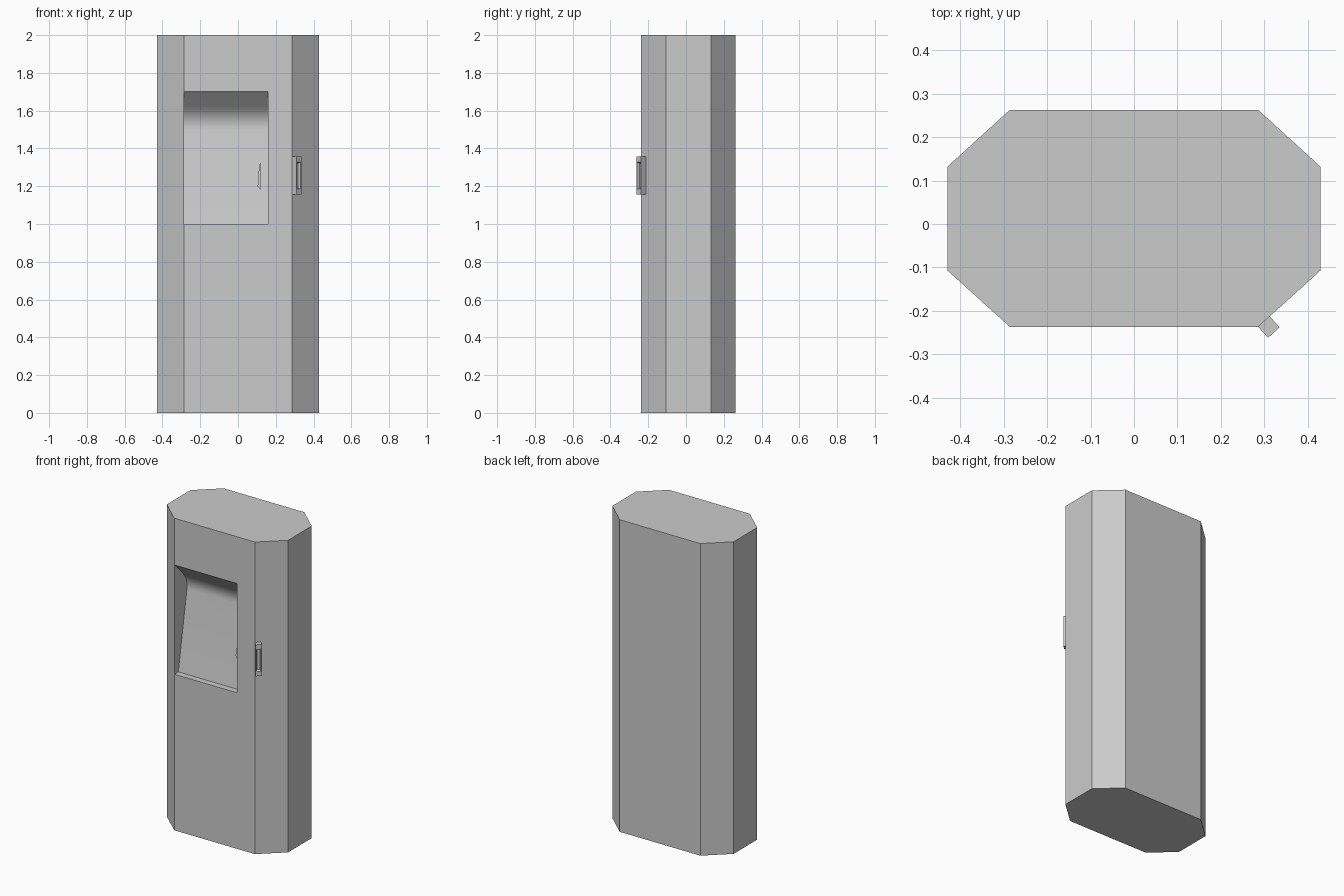
import bpy, bmesh
from mathutils import Vector

if "Cube" in bpy.data.objects:
    bpy.data.objects.remove(bpy.data.objects["Cube"])

FRONT, BACK = -0.237, 0.263


def make_object(name, bm):
    bmesh.ops.recalc_face_normals(bm, faces=bm.faces[:])
    mesh = bpy.data.meshes.new(name)
    bm.to_mesh(mesh)
    bm.free()
    ob = bpy.data.objects.new(name, mesh)
    bpy.context.collection.objects.link(ob)
    return ob


def prism(name, ring, offset):
    """Closed solid: a ring of 3D points swept along offset."""
    bm = bmesh.new()
    a = [bm.verts.new(p) for p in ring]
    b = [bm.verts.new(Vector(p) + Vector(offset)) for p in ring]
    bm.faces.new(a)
    bm.faces.new(b[::-1])
    for i in range(len(a)):
        j = (i + 1) % len(a)
        bm.faces.new((a[i], a[j], b[j], b[i]))
    return make_object(name, bm)


# Octagonal cabinet
half = [(0.286, FRONT), (0.43, -0.107), (0.43, 0.132), (0.286, BACK)]
outline = half + [(-x, y) for x, y in reversed(half)]
cabinet = prism("cabinet", [(x, y, 0) for x, y in outline], (0, 0, 2))

# Alcove cutter: sloped ceiling, curved top, leaning back panel, small ledge
start, corner, end = Vector((0.076, 1.625)), Vector((0.138, 1.563)), Vector((0.127, 1.5))
curve = []
for i in range(9):
    t = i / 8
    curve.append(start * (1 - t) ** 2 + corner * 2 * t * (1 - t) + end * t * t)
# the ceiling slope is carried on in front of the cabinet
profile = [(-0.05, 1.75), *[tuple(p) for p in curve], (0.04, 1.0), (-0.05, 1.0)]
alcove = prism("alcove_cutter", [(-0.285, FRONT + d, z) for d, z in profile], (0.443, 0, 0))
alcove.hide_render = True
alcove.hide_set(True)
cut = cabinet.modifiers.new("alcove", 'BOOLEAN')
cut.object = alcove
cut.operation = 'DIFFERENCE'
cut.solver = 'EXACT'
bpy.context.view_layer.objects.active = cabinet
cabinet.select_set(True)
bpy.ops.object.modifier_apply(modifier=cut.name)
bpy.data.objects.remove(alcove)
bpy.ops.object.shade_smooth_by_angle(angle=0.5)

# Small grip standing on the alcove panel
grip_shape = [(0.104, 1.2), (0.119, 1.18), (0.119, 1.325), (0.112, 1.31)]
prism("panel_grip", [(x, FRONT + 0.028 + 0.174 * (z - 1), z) for x, z in grip_shape], (0, 0.015, 0))

# Slot housing on the right chamfer, with a recessed opening facing outward
along = Vector((0.144, 0.13, 0)).normalized()
outward = Vector((along.y, -along.x, 0))
origin = Vector((0.286, FRONT, 0))
width, depth, z0, z1 = 0.036, 0.034, 1.155, 1.357
bm = bmesh.new()
corners = [(0, z0), (width, z0), (width, z1), (0, z1)]
inner = [(0.005, z0 + 0.03), (width - 0.005, z0 + 0.03),
         (width - 0.005, z1 - 0.03), (0.005, z1 - 0.03)]
floor = [(0.009, z0 + 0.036), (width - 0.009, z0 + 0.036),
         (width - 0.009, z1 - 0.036), (0.009, z1 - 0.036)]
rings = []
for shape, out in ((corners, -0.002), (corners, depth), (inner, depth), (floor, depth - 0.015)):
    rings.append([bm.verts.new(origin + along * u + outward * out + Vector((0, 0, z)))
                  for u, z in shape])
for a, b in zip(rings, rings[1:]):
    for i in range(4):
        j = (i + 1) % 4
        bm.faces.new((a[i], a[j], b[j], b[i]))
bm.faces.new(rings[0][::-1])
bm.faces.new(rings[-1])
make_object("slot_housing", bm)
